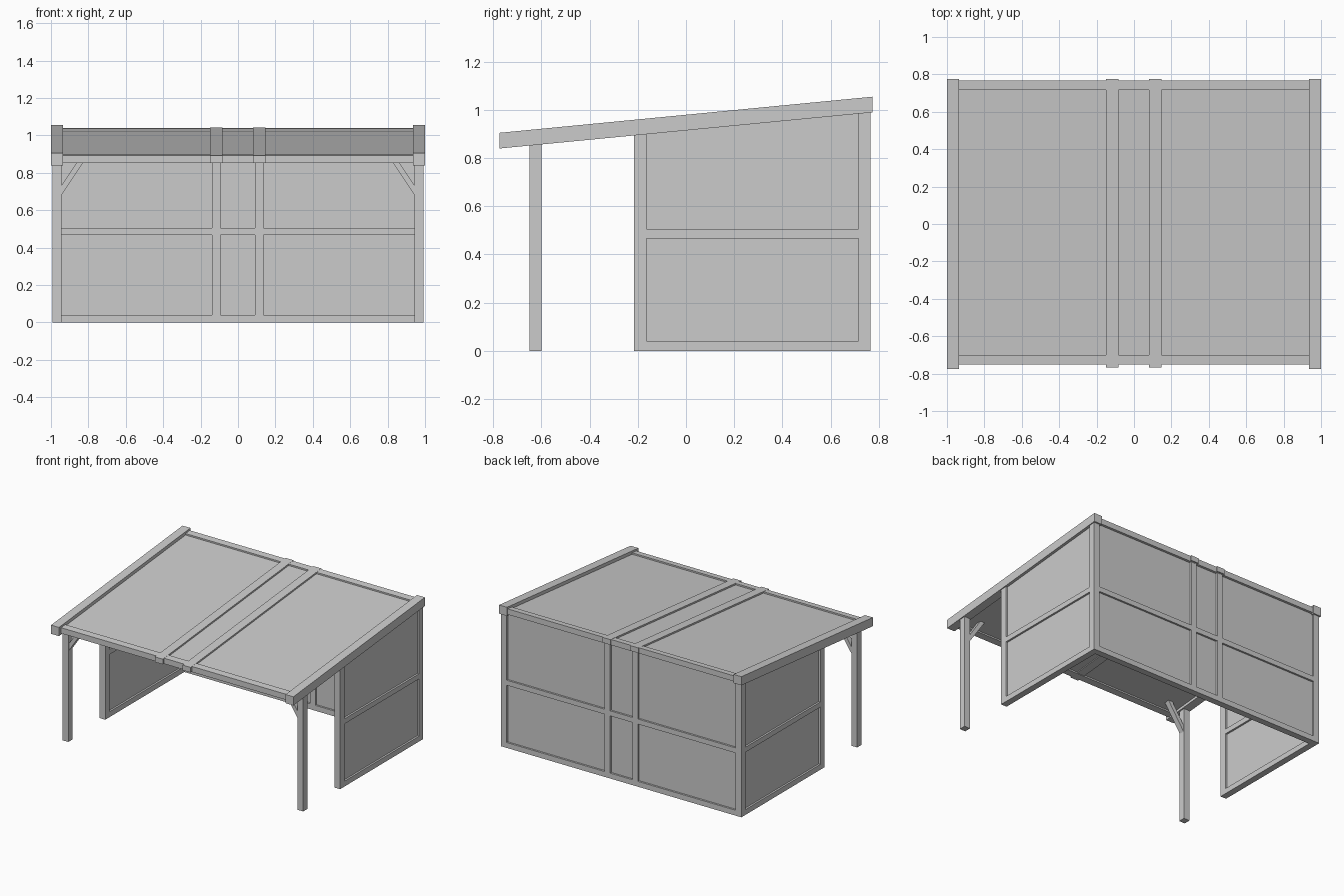
import bpy, bmesh

if "Cube" in bpy.data.objects:
    bpy.data.objects.remove(bpy.data.objects["Cube"])

SLOPE = 0.0968


def roof(y):
    """Height of the top of the outer rafters at depth y."""
    return 0.98 + SLOPE * y


def make(name, points, faces):
    bm = bmesh.new()
    vs = [bm.verts.new(p) for p in points]
    for f in faces:
        bm.faces.new([vs[i] for i in f])
    bmesh.ops.recalc_face_normals(bm, faces=bm.faces)
    me = bpy.data.meshes.new(name)
    bm.to_mesh(me)
    bm.free()
    ob = bpy.data.objects.new(name, me)
    bpy.context.collection.objects.link(ob)
    return ob


BOX = [(0, 1, 3, 2), (4, 5, 7, 6), (0, 1, 5, 4), (2, 3, 7, 6), (0, 2, 6, 4), (1, 3, 7, 5)]


def block(name, x, y, bottom, top):
    """Box whose bottom and top heights are functions of y."""
    return make(name, [(a, b, h(b)) for a in x for b in y for h in (bottom, top)], BOX)


def flat(z):
    return lambda y: z


def below(d):
    return lambda y: roof(y) - d


def span(s, a, b):
    return tuple(sorted((s * a, s * b)))


MIDS = (-0.1165, 0.1135)
BACK = (0.717, 0.765)

# roof: sheet, front and back beams, inner rafters
block("roof_sheet", (-0.94, 0.94), (-0.71, 0.725), below(0.045), below(0.025))
block("front_beam", (-0.935, 0.935), (-0.75, -0.70), below(0.056), below(0.014))
block("back_beam", (-0.935, 0.935), (0.717, 0.767), below(0.056), below(0.014))
for i, x in enumerate(MIDS):
    block(f"inner_rafter_{i}", (x - 0.0325, x + 0.0325), (-0.767, 0.775), below(0.052), below(0.013))
    block(f"back_middle_post_{i}", (x - 0.0225, x + 0.0225), BACK, flat(0), below(0.05))

for s, side in ((1, "right"), (-1, "left")):
    wall = span(s, 0.945, 0.993)
    # outer rafter and posts
    block(f"{side}_rafter", span(s, 0.935, 1.0), (-0.775, 0.775), below(0.065), below(0))
    block(f"{side}_front_post", wall, (-0.65, -0.60), flat(0), below(0.06))
    block(f"{side}_wall_post", wall, (-0.215, -0.165), flat(0), below(0.06))
    block(f"{side}_back_post", wall, BACK, flat(0), below(0.06))
    # side wall rails and panel
    for n, z0, z1 in (("bottom", 0, 0.04), ("middle", 0.467, 0.505)):
        block(f"{side}_{n}_rail", wall, (-0.165, 0.717), flat(z0), flat(z1))
    block(f"{side}_wall_panel", span(s, 0.959, 0.979), (-0.17, 0.73), flat(0.01), below(0.06))
    # diagonal brace between front post and roof
    prof = [(0.945, 0.68), (0.945, 0.73), (0.844, 0.883), (0.808, 0.883)]
    pts = [(s * x, y, z) for y in (-0.645, -0.605) for x, z in prof]
    make(f"{side}_brace", pts, [(0, 1, 2, 3), (4, 5, 6, 7)] +
         [(i, (i + 1) % 4, (i + 1) % 4 + 4, i + 4) for i in range(4)])

# back wall panel and rails, one set of rails per bay
block("back_wall_panel", (-0.96, 0.96), (0.731, 0.751), flat(0.01), below(0.05))
edges = [-0.945, MIDS[0] - 0.0225, MIDS[0] + 0.0225, MIDS[1] - 0.0225, MIDS[1] + 0.0225, 0.945]
for i in range(3):
    bay = (edges[2 * i], edges[2 * i + 1])
    for n, z0, z1 in (("bottom", 0, 0.04), ("middle", 0.467, 0.505)):
        block(f"back_{n}_rail_{i}", bay, BACK, flat(z0), flat(z1))
